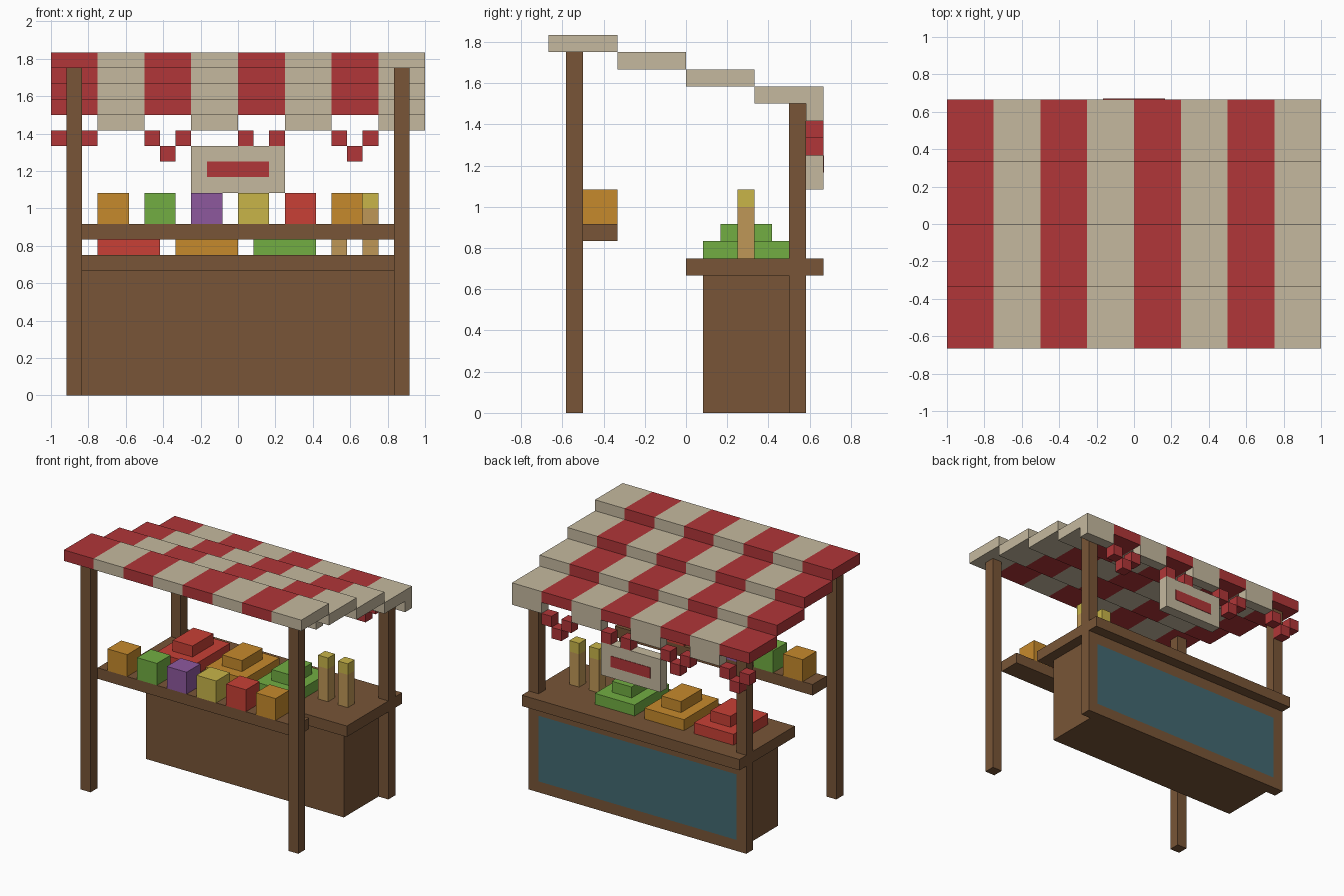
import bpy, bmesh
from mathutils import Vector

if "Cube" in bpy.data.objects:
    bpy.data.objects.remove(bpy.data.objects["Cube"], do_unlink=True)

U = 1 / 12  # one block


def material(name, rgb):
    lin = [((c / 255 + 0.055) / 1.055) ** 2.4 for c in rgb] + [1]
    m = bpy.data.materials.new(name)
    m.use_nodes = True
    m.diffuse_color = lin
    bsdf = next(n for n in m.node_tree.nodes if n.type == 'BSDF_PRINCIPLED')
    bsdf.inputs["Base Color"].default_value = lin
    return m


wood = material("brown wood", (120, 85, 55))
red = material("awning red", (177, 54, 56))
cream = material("cream cloth", (197, 185, 159))
teal = material("teal panel", (66, 105, 113))
orange = material("orange", (198, 138, 44))
green = material("green", (114, 174, 66))
purple = material("purple", (141, 88, 158))
yellow = material("yellow", (200, 181, 73))
tomato = material("tomato red", (200, 64, 54))
tan = material("tan", (191, 151, 87))


def box(name, x, y, z, *mats, edit=None):
    """Box from (low, high) block ranges; edit(bm) may refine the mesh."""
    bm = bmesh.new()
    bmesh.ops.create_cube(bm, size=1)
    for v in bm.verts:
        v.co = Vector([(r[0] if c < 0 else r[1]) * U for r, c in zip((x, y, z), v.co)])
    if edit:
        edit(bm)
    me = bpy.data.meshes.new(name)
    bm.to_mesh(me)
    bm.free()
    for m in mats:
        me.materials.append(m)
    ob = bpy.data.objects.new(name, me)
    bpy.context.collection.objects.link(ob)
    return ob


# Posts
for side, x in (("right", -11), ("left", 10)):
    box(f"tall_post_{side}", (x, x + 1), (-7, -6), (0, 21), wood)
    box(f"short_post_{side}", (x, x + 1), (6, 7), (9, 18), wood)


# Counter with an inset coloured panel on its outer face
def panel(bm):
    bm.normal_update()
    face = max(bm.faces, key=lambda f: f.normal.y)
    bmesh.ops.inset_region(bm, faces=[face], thickness=U, use_even_offset=True)
    face.material_index = 1


box("counter_body", (-10, 10), (1, 6), (0, 8), wood)
box("counter_panel", (-11, 11), (6, 7), (0, 8), wood, teal, edit=panel)
box("counter_top", (-11, 11), (0, 8), (8, 9), wood)

# Shelf and its row of crates
box("shelf", (-10, 10), (-6, -4), (10, 11), wood)
for i, m in enumerate((orange, green, purple, yellow, tomato, orange)):
    x = -9 + 3 * i
    box(f"crate_{i + 1}", (x, x + 2), (-6, -4), (11, 13), m)

# Stepped produce piles on the counter
for x, n, m in ((-9, "red", tomato), (-4, "orange", orange), (1, "green", green)):
    box(f"{n}_pile_base", (x, x + 4), (1, 6), (9, 10), m)
    box(f"{n}_pile_top", (x + 1, x + 3), (2, 5), (10, 11), m)


# Bottles with yellow tops
def cap(bm):
    bmesh.ops.bisect_plane(bm, geom=bm.verts[:] + bm.edges[:] + bm.faces[:],
                           plane_co=(0, 0, 12 * U), plane_no=(0, 0, 1))
    for f in bm.faces:
        f.material_index = int(f.calc_center_median().z > 12 * U)


for i, x in enumerate((6, 8)):
    box(f"bottle_{i + 1}", (x, x + 1), (3, 4), (9, 13), tan, yellow, edit=cap)


# Stepped awning, striped across x
def stripes(bm):
    for k in range(-3, 4):
        bmesh.ops.bisect_plane(bm, geom=bm.verts[:] + bm.edges[:] + bm.faces[:],
                               plane_co=(k * 3 * U, 0, 0), plane_no=(1, 0, 0))
    for f in bm.faces:
        k = int((f.calc_center_median().x + 12 * U) / (3 * U) + 0.001)
        f.material_index = min(k, 7) % 2


for i in range(4):
    y = -8 + 4 * i
    box(f"awning_step_{i + 1}", (-12, 12), (y, y + 4), (21 - i, 22 - i), red, cream, edit=stripes)

# Cream valance flaps and red bunting blocks along the lower edge
for i in range(4):
    x = -12 + 6 * i
    box(f"valance_flap_{i + 1}", (x + 3, x + 6), (7, 8), (17, 18), cream)
    box(f"bunting_{i + 1}_a", (x, x + 1), (7, 8), (16, 17), red)
    box(f"bunting_{i + 1}_b", (x + 2, x + 3), (7, 8), (16, 17), red)
    if i != 2:  # the sign takes this place
        box(f"bunting_{i + 1}_tip", (x + 1, x + 2), (7, 8), (15, 16), red)

# Hanging sign with a red bar on both faces
box("sign_board", (-3, 3), (7, 8), (13, 16), cream)
for n, y in (("inner", 7), ("outer", 8)):
    box(f"sign_bar_{n}", (-2, 2), (y - 0.04, y + 0.04), (14, 15), red)
